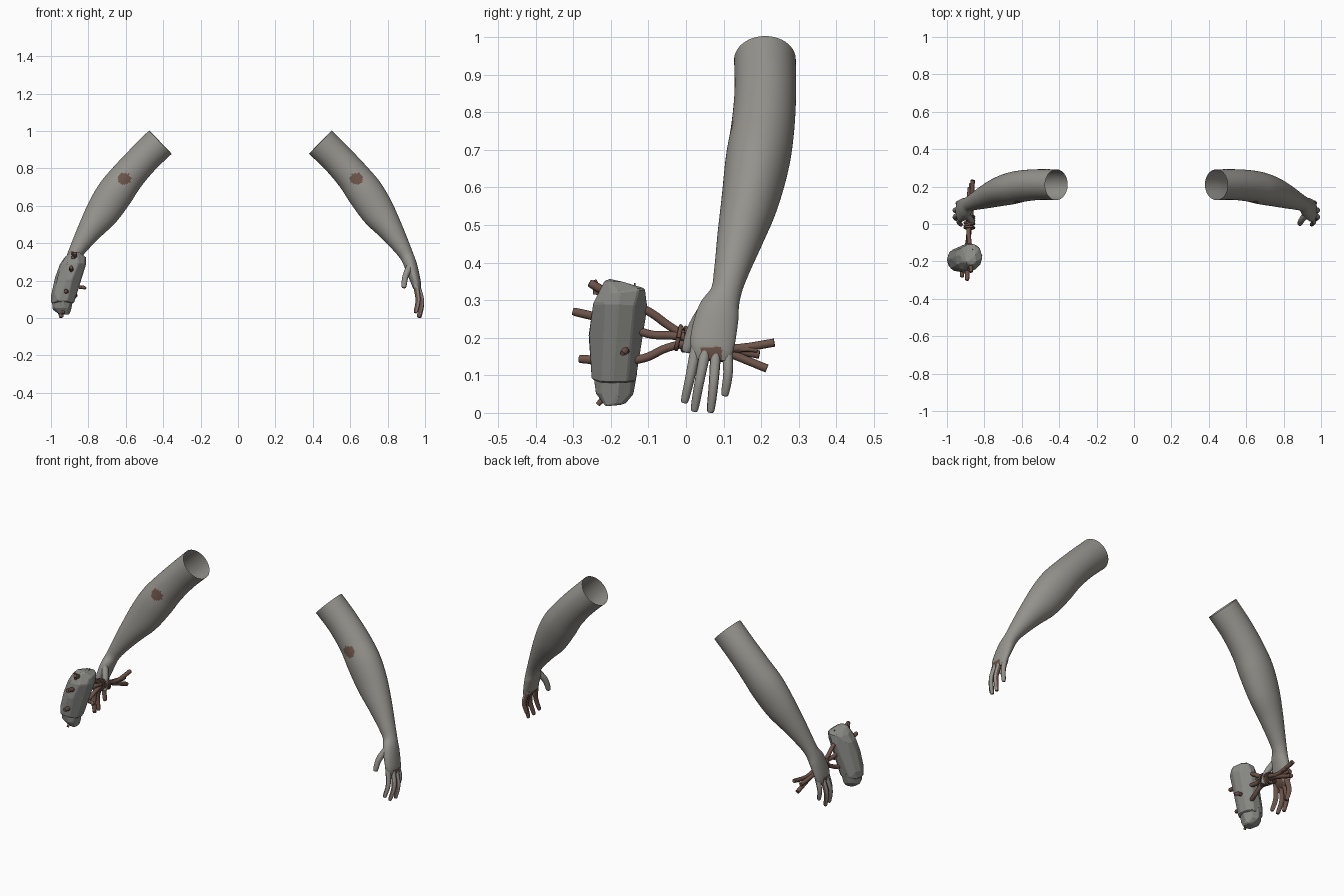
import bpy, bmesh, math, random
from mathutils import Vector

if "Cube" in bpy.data.objects:
    bpy.data.objects.remove(bpy.data.objects["Cube"])

random.seed(4)


def material(name, rgb):
    m = bpy.data.materials.new(name)
    m.diffuse_color = (*rgb, 1)
    m.use_nodes = True
    m.node_tree.nodes["Principled BSDF"].inputs["Base Color"].default_value = m.diffuse_color
    return m


SKIN = material("grey skin", (0.30, 0.29, 0.265))
STAIN = material("brown stain", (0.15, 0.088, 0.066))
STONE = material("grey stone", (0.255, 0.255, 0.24))
WOOD = material("brown wood", (0.155, 0.088, 0.068))


def spline(pts, steps):
    """Catmull-Rom through tuples of any length."""
    P = [pts[0]] + list(pts) + [pts[-1]]
    out = []
    for i in range(1, len(P) - 2):
        for s in range(steps):
            t = s / steps
            out.append([0.5 * (2 * b + (c - a) * t + (2 * a - 5 * b + 4 * c - d) * t * t
                               + (3 * b - a - 3 * c + d) * t ** 3)
                        for a, b, c, d in zip(*P[i - 1:i + 3])])
    out.append(list(pts[-1]))
    return out


def finish(name, bm, mats, smooth=True):
    me = bpy.data.meshes.new(name)
    bm.to_mesh(me)
    bm.free()
    for m in mats:
        me.materials.append(m)
    if smooth:
        for p in me.polygons:
            p.use_smooth = True
    ob = bpy.data.objects.new(name, me)
    bpy.context.collection.objects.link(ob)
    return ob


def sweep(name, pts, ref, segs, steps, mats, caps=(True, True), rule=None, side=1, shift=0):
    """Elliptical tube through (x, y, z, radius a, radius b); b lies along ref."""
    path = spline(pts, steps)
    bm = bmesh.new()
    rings = []
    for i, p in enumerate(path):
        q0, q1 = path[max(i - 1, 0)], path[min(i + 1, len(path) - 1)]
        t = (Vector(q1[:3]) - Vector(q0[:3])).normalized()
        u = Vector(ref).cross(t).normalized()
        v = t.cross(u)
        rings.append([bm.verts.new(Vector(p[:3]) + u * p[3] * math.cos(a) + v * p[4] * math.sin(a))
                      for a in (2 * math.pi * k / segs for k in range(segs))])
    for r0, r1 in zip(rings, rings[1:]):
        for k in range(segs):
            j = (k + 1) % segs
            bm.faces.new((r0[k], r0[j], r1[j], r1[k]))
    if caps[0]:
        bm.faces.new(rings[0][::-1])
    if caps[1]:
        bm.faces.new(rings[-1])
    bm.normal_update()
    if rule:
        for f in bm.faces:
            f.material_index = int(rule(f.calc_center_median(), f.normal))
    if side < 0:
        for v in bm.verts:
            v.co.x = shift - v.co.x
        bmesh.ops.reverse_faces(bm, faces=bm.faces[:])
    return finish(name, bm, mats)


# Arm from open upper end to knuckles
ARM = [(.44, .21, .94, .087, .082), (.53, .211, .852, .086, .082), (.615, .204, .757, .09, .084),
       (.682, .19, .668, .097, .085), (.75, .17, .565, .09, .076), (.817, .145, .47, .067, .062),
       (.878, .12, .375, .045, .046), (.908, .106, .32, .036, .041), (.927, .087, .27, .034, .055),
       (.947, .073, .205, .028, .06), (.958, .07, .165, .022, .055), (.966, .068, .14, .009, .04)]

# Finger joints: base, middle, tip
FINGERS = {
    "index_finger": [(.947, .03, .19), (.962, .012, .1), (.95, -.003, .034)],
    "middle_finger": [(.957, .055, .18), (.982, .037, .09), (.967, .023, .012)],
    "ring_finger": [(.957, .08, .175), (.982, .074, .085), (.972, .066, .009)],
    "little_finger": [(.947, .108, .18), (.966, .112, .11), (.957, .104, .052)],
    "thumb": [(.922, .055, .28), (.896, .02, .225), (.887, .002, .168)],
}


def arm_rule(c, n):
    elbow = n.y < 0 and math.hypot((c.x - .633) / .036, (c.z - .745) / .031) < 1
    knuckles = c.z < .175 and .04 < c.y < .095
    return elbow or knuckles


for label, side, shift in (("right", 1, 0), ("left", -1, .025)):
    sweep(label + "_arm", ARM, (0, 1, 0), 72, 12, [SKIN, STAIN], (False, True), arm_rule, side, shift)
    for finger, joints in FINGERS.items():
        r = .017 if finger == "thumb" else .0135
        a, b, c = (Vector(p) for p in joints)
        end = c + (c - b).normalized() * .007
        pts = [(*a, r * 1.1, r * 1.1), (*b, r * .95, r * .95), (*c, r * .75, r * .75),
               (*end, .002, .002)]
        limit = {"ring_finger": .6, "middle_finger": .3, "thumb": -2}.get(finger, -.1)
        sweep(f"{label}_{finger}", pts, (0, 1, 0), 20, 8, [SKIN, STAIN], (True, True),
              lambda p, n, L=limit: p.z < .165 and n.x < L, side, shift)


# Chipped stone head: a convex body and a narrower lower tip
def rock(name, rings, segs, jitter):
    bm = bmesh.new()
    for z, cx, rx, cy, ry in rings:
        for k in range(segs):
            a = 2 * math.pi * (k + random.uniform(-.25, .25)) / segs
            bm.verts.new((cx + rx * math.cos(a), cy + ry * math.sin(a),
                          z + random.uniform(-jitter, jitter)))
    hull = bmesh.ops.convex_hull(bm, input=bm.verts[:])
    inner = [e for e in hull["geom_interior"] if isinstance(e, bmesh.types.BMVert)]
    bmesh.ops.delete(bm, geom=inner, context='VERTS')
    bmesh.ops.dissolve_limit(bm, angle_limit=math.radians(9), verts=bm.verts[:], edges=bm.edges[:])
    bmesh.ops.recalc_face_normals(bm, faces=bm.faces[:])
    ob = finish(name, bm, [STONE], False)
    bev = ob.modifiers.new("worn edges", 'BEVEL')
    bev.width = .004
    bev.segments = 1


rock("stone_body", [(.085, -.938, .062, -.192, .064), (.13, -.93, .07, -.19, .068),
                    (.21, -.908, .073, -.188, .072), (.285, -.883, .072, -.178, .076),
                    (.325, -.87, .06, -.168, .062), (.35, -.87, .03, -.19, .03)], 10, .007)
rock("stone_tip", [(.022, -.928, .028, -.19, .03), (.05, -.94, .052, -.19, .052),
                   (.11, -.938, .06, -.188, .06)], 8, .005)

# Branch handle: three sticks spread through the stone and gathered in the hand
STICKS = [
    [(-.872, -.25, .342), (-.875, -.19, .31), (-.88, -.1, .27), (-.884, -.05, .235),
     (-.882, 0, .205), (-.876, .1, .165), (-.87, .215, .118)],
    [(-.892, -.292, .268), (-.89, -.2, .245), (-.885, -.1, .21), (-.88, -.04, .206),
     (-.872, .03, .197), (-.868, .12, .172), (-.862, .235, .187)],
    [(-.92, -.275, .143), (-.91, -.18, .138), (-.892, -.11, .146), (-.885, -.05, .173),
     (-.887, .02, .186), (-.885, .1, .172), (-.878, .195, .155)],
]
for i, pts in enumerate(STICKS):
    tube = [(*p, .0115, .0115) for p in pts]
    tip = Vector(pts[0]) + (Vector(pts[0]) - Vector(pts[1])).normalized() * .008
    sweep(f"stick_{i + 1}", [(*tip, .005, .005)] + tube, (0, 0, 1), 10, 5, [WOOD])

# Side twigs and knots on the branches
TWIGS = [((-.868, .13, .168), (-.86, .19, .166), .008), ((-.85, -.16, .165), (-.815, -.17, .158), .01),
         ((-.865, -.145, .31), (-.865, -.136, .345), .003), ((-.882, -.24, .315), (-.886, -.243, .352), .008),
         ((-.94, -.2, .06), (-.935, -.235, .022), .009)]
for i, (a, b, r) in enumerate(TWIGS):
    mid = [(p + q) / 2 + .003 for p, q in zip(a, b)]
    sweep(f"twig_{i + 1}", [(*a, r, r), (*mid, r, r), (*b, r * .7, r * .7)],
          (1, .2, .1), 8, 3, [WOOD])

# Cord wound around the bundle near the hand
for i in range(5):
    y = -.02 + i * .016
    zc = .2 - i * .004
    loop = [(-.88 + .026 * math.cos(a), y + .006 * math.sin(a + i), zc + .03 * math.sin(a), .006, .006)
            for a in (2 * math.pi * k / 12 for k in range(13))]
    sweep(f"binding_{i + 1}", loop, (0, 1, 0), 8, 2, [WOOD])

# Keep cut ends and caps crisp
for ob in bpy.context.collection.objects:
    ob.select_set(not ob.name.startswith("stone"))
    bpy.context.view_layer.objects.active = bpy.data.objects["right_arm"]
bpy.ops.object.shade_smooth_by_angle(angle=math.radians(45))
